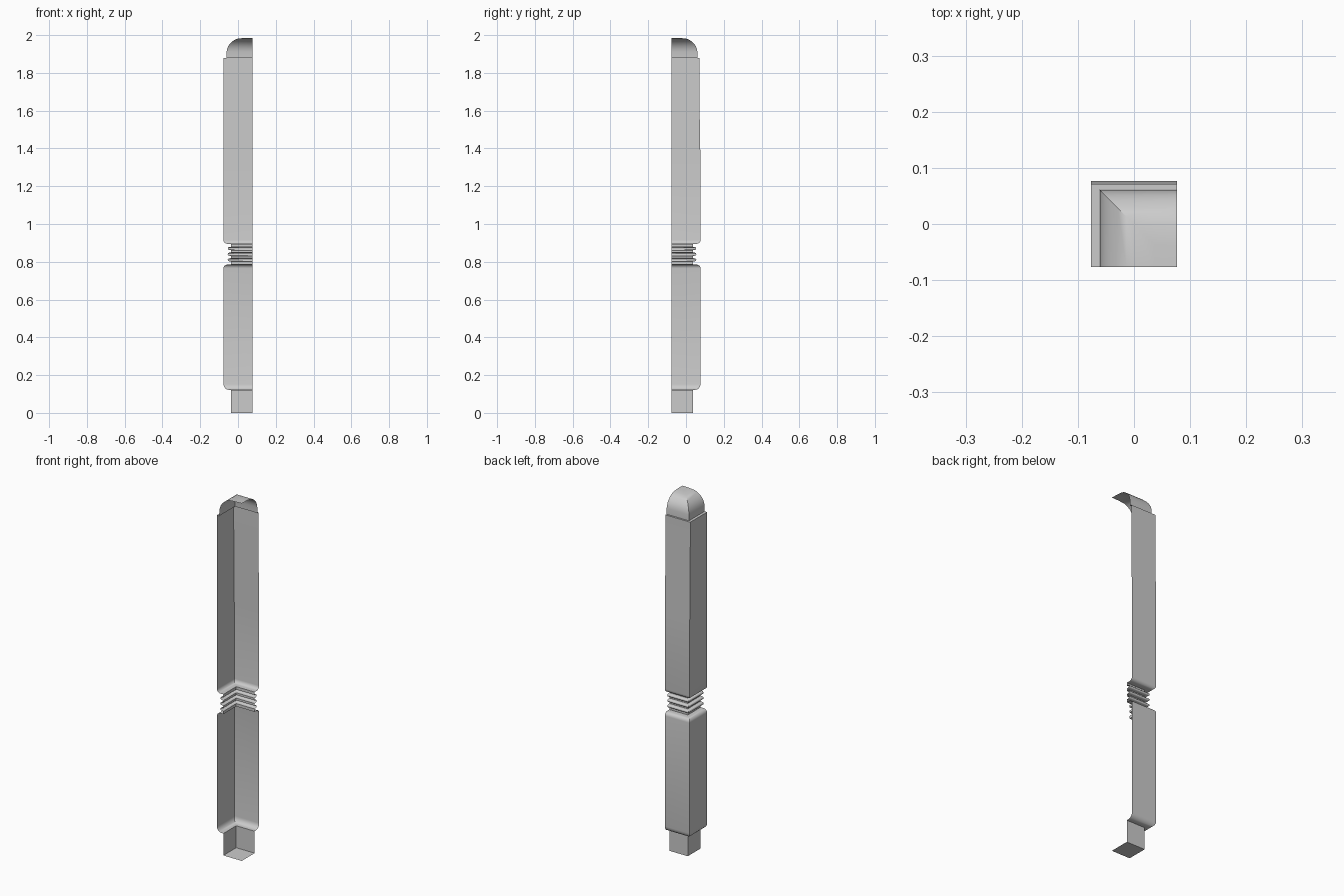
import bpy, bmesh
from math import radians, sin, cos, pi

if "Cube" in bpy.data.objects:
    bpy.data.objects.remove(bpy.data.objects["Cube"])

# The model is one open quarter of a square post; its axis is at one corner
AX, AY = 0.0765, -0.0765


def quarter_shell(name, profile):
    """Sweep (half_x, z[, half_y]) points around the outer post corner."""
    bm = bmesh.new()
    rows = []
    for p in profile:
        w, z = p[0], p[1]
        d = p[2] if len(p) > 2 else w
        rows.append([bm.verts.new(c) for c in
                     ((AX, AY + d, z), (AX - w, AY + d, z), (AX - w, AY, z))])
    # faces; rows with zero width close into the axis
    for k, (a, b) in enumerate(zip(rows, rows[1:])):
        a_tip, b_tip = profile[k][0] == 0, profile[k + 1][0] == 0
        if a_tip:
            bm.faces.new((a[0], b[0], b[1], b[2]))
        elif b_tip:
            bm.faces.new((a[0], a[1], a[2], b[0]))
        else:
            for i in range(2):
                bm.faces.new((a[i], a[i + 1], b[i + 1], b[i]))
    loose = [v for v in bm.verts if not v.link_faces]
    bmesh.ops.delete(bm, geom=loose, context='VERTS')
    bmesh.ops.recalc_face_normals(bm, faces=bm.faces)
    # make the walls face away from the post axis
    wall = max(bm.faces, key=lambda f: f.calc_area() * (abs(f.normal.z) < 0.5))
    if wall.normal.y - wall.normal.x < 0:
        bmesh.ops.reverse_faces(bm, faces=bm.faces)
    me = bpy.data.meshes.new(name)
    bm.to_mesh(me)
    bm.free()
    ob = bpy.data.objects.new(name, me)
    bpy.context.collection.objects.link(ob)
    bpy.context.view_layer.objects.active = ob
    ob.select_set(True)
    bpy.ops.object.shade_smooth_by_angle(angle=radians(35))
    ob.select_set(False)


def arc(cw, cz, rw, rz, a0, a1, n=5):
    """Elliptical profile arc, angles in degrees."""
    return [(cw + rw * cos(radians(a0 + (a1 - a0) * i / n)),
             cz + rz * sin(radians(a0 + (a1 - a0) * i / n))) for i in range(n + 1)]


# foot with closed bottom
quarter_shell("foot", [(0, 0), (0.113, 0), (0.113, 0.122)])

# lower shaft, rounded at both ends
quarter_shell("lower_shaft",
              [(0.113, 0.122)] + arc(0.125, 0.152, 0.028, 0.03, -90, 0)
              + arc(0.133, 0.765, 0.02, 0.02, 0, 90) + [(0.113, 0.785)])

# grooved collar with three rounded ribs
collar = [(0.113, 0.785)]
for z in (0.81, 0.84, 0.87):
    collar += [(0.113, z - 0.009)] + arc(0.122, z, 0.009, 0.008, -90, 90, 6) + [(0.113, z + 0.009)]
quarter_shell("collar", collar + [(0.113, 0.895)])

# upper shaft, slightly thinner in depth near the top, with a flat ledge
quarter_shell("upper_shaft",
              [(0.113, 0.895)] + arc(0.133, 0.915, 0.02, 0.02, -90, 0)
              + [(0.153, 1.33, 0.153), (0.153, 1.57, 0.149),
                 (0.153, 1.88, 0.148), (0.138, 1.88, 0.138)])

# domed cap
quarter_shell("cap", [(0.138, 1.88), (0.137, 1.912), (0.134, 1.927), (0.128, 1.942),
                      (0.118, 1.956), (0.105, 1.968), (0.09, 1.977), (0.075, 1.982),
                      (0.04, 1.985), (0, 1.986)])
